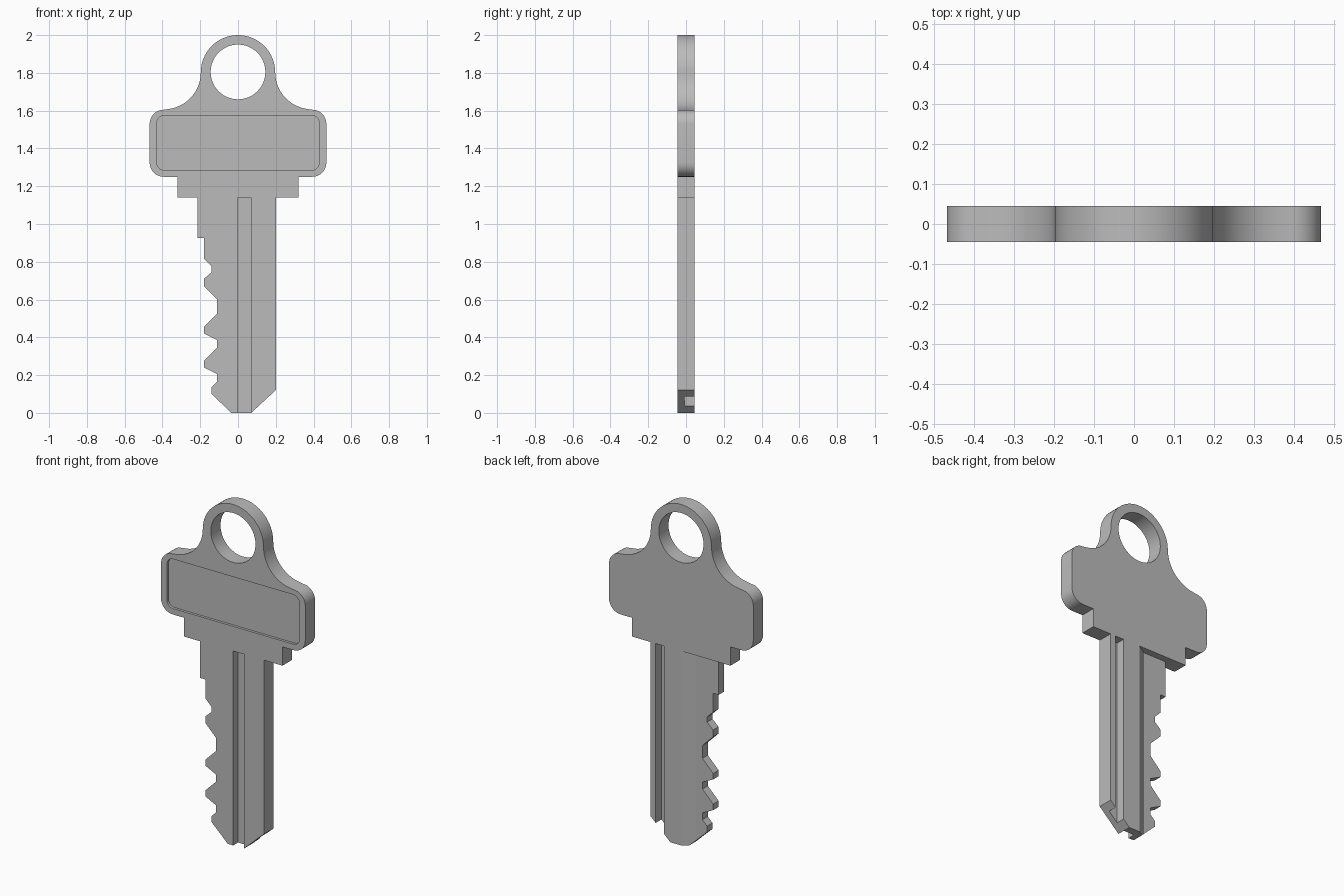
import bpy, bmesh, math
from mathutils import Vector

if "Cube" in bpy.data.objects:
    bpy.data.objects.remove(bpy.data.objects["Cube"])

HALF = 0.045          # half the key thickness
SHOULDER = 1.14       # height where the blade meets the bow

metal = bpy.data.materials.new("grey metal")
metal.diffuse_color = (0.5, 0.5, 0.5, 1)
metal.use_nodes = True
metal.node_tree.nodes["Principled BSDF"].inputs["Base Color"].default_value = metal.diffuse_color


def prism(name, points, lo, hi, axis):
    """Extrude a 2D outline: (x, z) points along y, or (x, y) points along z."""
    place = (lambda a, b, t: (a, t, b)) if axis == "y" else (lambda a, b, t: (a, b, t))
    bm = bmesh.new()
    face = bm.faces.new([bm.verts.new(place(a, b, lo)) for a, b in points])
    out = bmesh.ops.extrude_face_region(bm, geom=[face])
    moved = [g for g in out["geom"] if isinstance(g, bmesh.types.BMVert)]
    bmesh.ops.translate(bm, verts=moved, vec=Vector(place(0, 0, hi - lo)))
    bmesh.ops.recalc_face_normals(bm, faces=bm.faces)
    mesh = bpy.data.meshes.new(name)
    bm.to_mesh(mesh)
    bm.free()
    mesh.materials.append(metal)
    obj = bpy.data.objects.new(name, mesh)
    bpy.context.collection.objects.link(obj)
    return obj


def arc(cx, cz, r, start, end, n):
    """Points on an arc, angles in degrees."""
    return [(cx + r * math.cos(math.radians(start + (end - start) * i / n)),
             cz + r * math.sin(math.radians(start + (end - start) * i / n)))
            for i in range(n + 1)]


def box(x0, x1, y0, y1):
    return [(x0, y0), (x1, y0), (x1, y1), (x0, y1)]


def cut(target, cutter):
    cutter.hide_render = True
    mod = target.modifiers.new(cutter.name, "BOOLEAN")
    mod.operation = "DIFFERENCE"
    mod.solver = "EXACT"
    mod.object = cutter
    bpy.context.view_layer.objects.active = target
    bpy.ops.object.modifier_apply(modifier=mod.name)
    bpy.data.objects.remove(cutter)


# Bow: right half from the ledge up to the ring, then mirrored
half_bow = [(0.32, SHOULDER), (0.32, 1.25)]
half_bow += arc(0.393, 1.325, 0.075, -90, 0, 8)
half_bow += arc(0.393, 1.53, 0.075, 0, 90, 8)
half_bow += arc(0.393, 1.803, 0.196, 270, 180, 14)[1:-1]
half_bow += arc(0, 1.803, 0.197, 0, 90, 16)
bow = half_bow + [(-x, z) for x, z in reversed(half_bow[:-1])]

# Blade: toothed edge from the shoulder down, then tip and straight edge
teeth = [(-0.215, SHOULDER), (-0.215, 0.925), (-0.18, 0.925), (-0.18, 0.815),
         (-0.14, 0.775), (-0.14, 0.745), (-0.18, 0.71), (-0.18, 0.67),
         (-0.11, 0.6), (-0.11, 0.525), (-0.18, 0.455), (-0.18, 0.42),
         (-0.11, 0.385), (-0.11, 0.345), (-0.18, 0.275), (-0.18, 0.24),
         (-0.11, 0.205), (-0.11, 0.165), (-0.14, 0.135), (-0.14, 0.1)]
tip = [(-0.035, 0), (0.07, 0), (0.2, 0.12), (0.2, SHOULDER)]
key = prism("key_body", bow + teeth + tip, -HALF, HALF, "y")

# Ring hole
cut(key, prism("ring_hole", arc(0, 1.805, 0.145, 0, 352.5, 47), -0.1, 0.1, "y"))

# Lengthwise grooves and the thinned, sloped back of the toothed side
cut(key, prism("front_groove", box(0.0, 0.07, -0.1, 0.0), -0.1, SHOULDER, "z"))
cut(key, prism("back_groove", box(0.11, 0.165, -0.008, 0.1), -0.1, SHOULDER, "z"))
cut(key, prism("back_relief", [(0.0165, 0.055), (-0.066, 0.005), (-0.3, 0.005),
                               (-0.3, 0.055)], -0.1, SHOULDER, "z"))

# Shallow rounded panel on the front of the bow
panel = []
for cx, cz, a in ((0.39, 1.535, 0), (-0.39, 1.535, 90), (-0.39, 1.325, 180), (0.39, 1.325, 270)):
    panel += arc(cx, cz, 0.04, a, a + 90, 5)
cut(key, prism("front_panel", panel, -0.1, -HALF + 0.015, "y"))

# Smooth the curved rims, keep the edges crisp
bpy.ops.object.select_all(action="DESELECT")
key.select_set(True)
bpy.context.view_layer.objects.active = key
bpy.ops.object.shade_smooth_by_angle(angle=math.radians(25))
